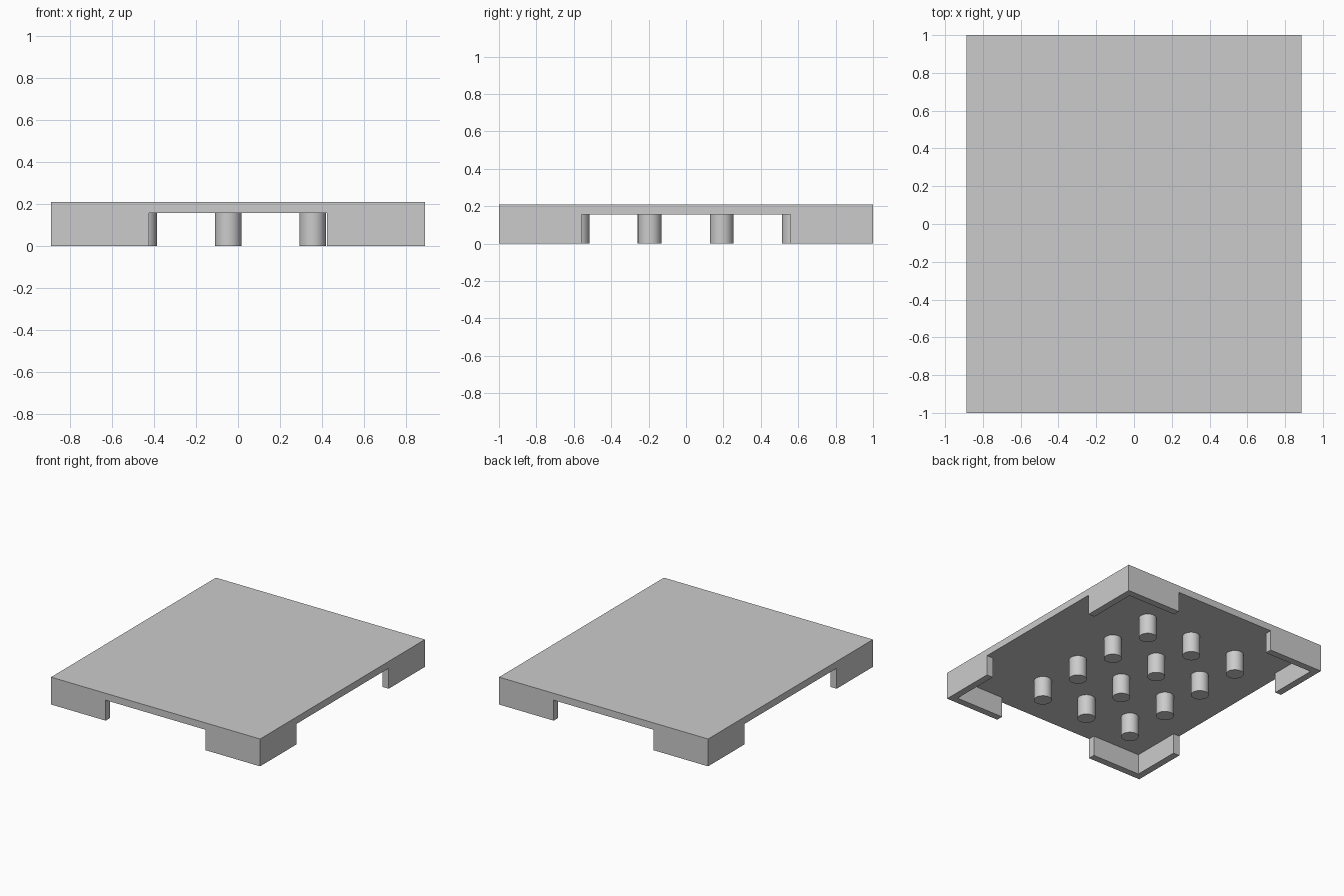
import bpy
import bmesh

old = bpy.data.objects.get("Cube")
if old:
    bpy.data.objects.remove(old, do_unlink=True)

# Overall sizes
HALF_X, HALF_Y, HEIGHT = 0.888, 1.0, 0.21
WALL = 0.053
UNDERSIDE = HEIGHT - WALL
GAP_X, GAP_Y = 0.424, 0.56

grey = bpy.data.materials.new("light_grey")
grey.use_nodes = True
colour = (0.6, 0.6, 0.6, 1)
grey.diffuse_color = colour
grey.node_tree.nodes["Principled BSDF"].inputs["Base Color"].default_value = colour


def prism(name, outline, bottom, top):
    """Extrude a closed xy outline between two heights."""
    bm = bmesh.new()
    face = bm.faces.new([bm.verts.new((x, y, bottom)) for x, y in outline])
    grown = bmesh.ops.extrude_face_region(bm, geom=[face])["geom"]
    verts = [v for v in grown if isinstance(v, bmesh.types.BMVert)]
    bmesh.ops.translate(bm, verts=verts, vec=(0, 0, top - bottom))
    bmesh.ops.recalc_face_normals(bm, faces=bm.faces)
    mesh = bpy.data.meshes.new(name)
    bm.to_mesh(mesh)
    bm.free()
    obj = bpy.data.objects.new(name, mesh)
    bpy.context.collection.objects.link(obj)
    mesh.materials.append(grey)
    return obj


def mirrored(quarter):
    """Mirror a first-quadrant path into a closed four-way outline."""
    left = [(-x, y) for x, y in reversed(quarter)]
    half = quarter + left
    return half + [(-x, -y) for x, y in half]


# Platform: solid block hollowed below, leaving L-shaped corner walls
platform = prism("platform", mirrored([(HALF_X, HALF_Y)]), 0, HEIGHT)
inner_x, inner_y = HALF_X - WALL, HALF_Y - WALL
cavity = prism("cavity_cutter", mirrored([
    (HALF_X + 0.1, GAP_Y), (inner_x, GAP_Y), (inner_x, inner_y),
    (GAP_X, inner_y), (GAP_X, HALF_Y + 0.1)]), -0.1, UNDERSIDE)
cavity.hide_render = True
cut = platform.modifiers.new("hollow", "BOOLEAN")
cut.operation = "DIFFERENCE"
cut.solver = "EXACT"
cut.object = cavity
bpy.context.view_layer.objects.active = platform
platform.select_set(True)
bpy.ops.object.modifier_apply(modifier=cut.name)
bpy.data.objects.remove(cavity, do_unlink=True)
platform.select_set(False)

# Round pegs in three columns and four rows, slightly off centre
for column in range(3):
    for row in range(4):
        bpy.ops.mesh.primitive_cylinder_add(
            vertices=32, radius=0.063, depth=UNDERSIDE,
            location=(-0.449 + 0.402 * column, -0.58 + 0.385 * row, UNDERSIDE / 2))
        peg = bpy.context.object
        peg.name = f"peg_{column + 1}_{row + 1}"
        peg.data.materials.append(grey)
        bpy.ops.object.shade_smooth_by_angle()
